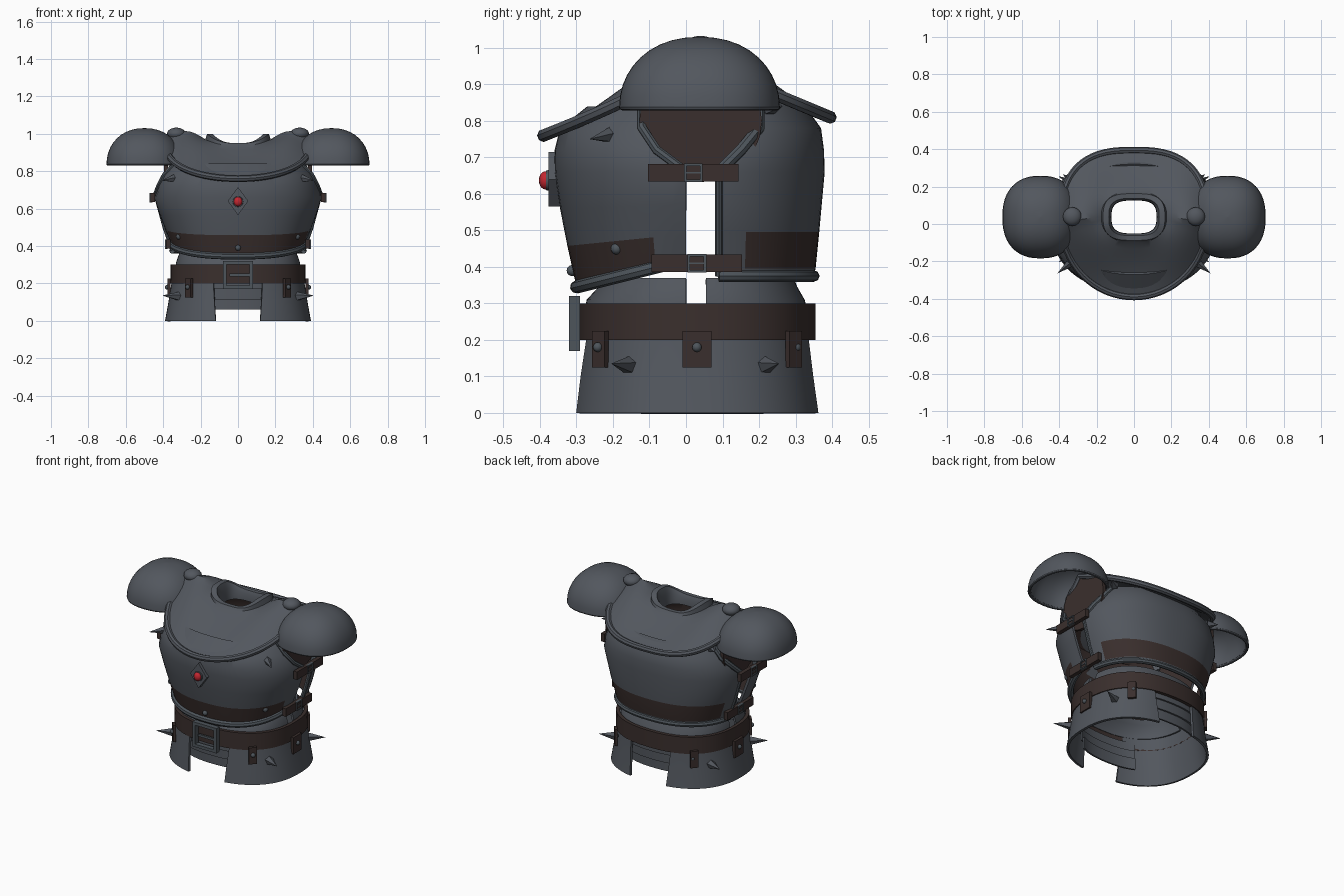
import bpy, bmesh
from math import sin, cos, asin, acos, pi, radians
from mathutils import Vector, Matrix

if "Cube" in bpy.data.objects:
    bpy.data.objects.remove(bpy.data.objects["Cube"])

E, CY, parts = 0.85, 0.03, []


def material(name, rgb):
    m = bpy.data.materials.new(name)
    m.use_nodes = True
    m.diffuse_color = (*rgb, 1)
    m.node_tree.nodes["Principled BSDF"].inputs["Base Color"].default_value = (*rgb, 1)
    return m


steel = material("steel", (0.085, 0.095, 0.112))
trim = material("trim_steel", (0.075, 0.09, 0.105))
leather = material("brown_leather", (0.042, 0.028, 0.026))
red = material("red_gem", (0.55, 0.02, 0.03))


def add(name, data, mats, mirror=False):
    ob = bpy.data.objects.new(name, data)
    bpy.context.collection.objects.link(ob)
    for m in mats:
        data.materials.append(m)
    if mirror:
        ob.modifiers.new("mirror", "MIRROR")
    parts.append(ob)
    return ob


def on_ring(z, rx, yf, yb, t, e=E, cx=0, cy=CY):
    # t = 0 is the front, a quarter turn is the left side
    s, c = sin(t), cos(t)
    x = cx + rx * abs(s) ** e * (1 if s > 0 else -1)
    y = cy - (cy - yf) * c ** e if c > 0 else cy + (yb - cy) * abs(c) ** e
    return Vector((x, y, z))


def at_y(y, yf, yb):
    if y < CY:
        return acos(((CY - y) / (CY - yf)) ** (1 / E))
    return pi - acos(((y - CY) / (yb - CY)) ** (1 / E))


def at_x(x, rx):
    return asin((x / rx) ** (1 / E))


def arc(z, rx, yf, yb, t0, t1, n=40, drop=0):
    pts = [on_ring(z, rx, yf, yb, t0 + (t1 - t0) * i / n) for i in range(n + 1)]
    for p in pts:
        p.z += drop * min(p.y, 0)
    return pts


def loop(z, rx, yf, yb, n=48, **kw):
    return [on_ring(z, rx, yf, yb, 2 * pi * i / n, **kw) for i in range(n)]


def shell(name, rows, mats, thick=0.015, closed=False, mirror=False, lined=False):
    n = len(rows[0])
    faces = [(r * n + i, r * n + (i + 1) % n, (r + 1) * n + (i + 1) % n, (r + 1) * n + i)
             for r in range(len(rows) - 1) for i in range(n if closed else n - 1)]
    me = bpy.data.meshes.new(name)
    me.from_pydata([p for row in rows for p in row], [], faces)
    ob = add(name, me, mats)
    sol = ob.modifiers.new("thickness", "SOLIDIFY")
    sol.thickness = thick
    sol.material_offset = 1 if lined else 0
    if mirror:
        ob.modifiers.new("mirror", "MIRROR")
    return ob


def tube(name, pts, r, mat, cyclic=False, mirror=False):
    cu = bpy.data.curves.new(name, "CURVE")
    cu.dimensions, cu.bevel_depth, cu.bevel_resolution = "3D", r, 2
    cu.use_fill_caps = True
    sp = cu.splines.new("POLY")
    sp.points.add(len(pts) - 1)
    for q, p in zip(sp.points, pts):
        q.co = (*p, 1)
    sp.use_cyclic_u = cyclic
    return add(name, cu, [mat], mirror)


def boxes(name, items, mat, mirror=True, turn=0):
    # items: (centre, size), turned about z at their own centre
    bm = bmesh.new()
    for c, s in items:
        bmesh.ops.create_cube(bm, size=1, matrix=Matrix.Translation(c)
                              @ Matrix.Rotation(turn, 4, "Z") @ Matrix.Diagonal((*s, 1)))
    me = bpy.data.meshes.new(name)
    bm.to_mesh(me)
    return add(name, me, [mat], mirror)


def cone(name, a, b, r1, r2, seg, mat, sx=1, sy=1, mirror=True):
    a, b = Vector(a), Vector(b)
    bm = bmesh.new()
    mat4 = (Matrix.Translation((a + b) / 2) @ (b - a).to_track_quat("Z", "Y").to_matrix().to_4x4()
            @ Matrix.Diagonal((sx, sy, 1, 1)))
    bmesh.ops.create_cone(bm, cap_ends=True, segments=seg, radius1=r1, radius2=r2,
                          depth=(b - a).length, matrix=mat4)
    me = bpy.data.meshes.new(name)
    bm.to_mesh(me)
    return add(name, me, [mat], mirror)


def ball(name, c, size, mat, mirror=True):
    bm = bmesh.new()
    bmesh.ops.create_uvsphere(bm, u_segments=16, v_segments=10, radius=1,
                              matrix=Matrix.Translation(c) @ Matrix.Diagonal((*size, 1)))
    me = bpy.data.meshes.new(name)
    bm.to_mesh(me)
    return add(name, me, [mat], mirror)


# Breastplate and backplate: height, half width, depth, side edge, dip towards the front
front = [(.42, .36, -.30, 0, .25), (.49, .39, -.325, 0, .1), (.57, .42, -.345, 0, .03),
         (.66, .448, -.36, 0, 0), (.72, .435, -.36, -.08, 0), (.78, .415, -.345, -.12, 0),
         (.84, .37, -.27, -.12, 0)]
back = [(.375, .355, .35, .09), (.395, .36, .355, .09), (.495, .395, .365, .09), (.66, .44, .38, .09),
        (.72, .43, .378, .15), (.78, .41, .37, .2), (.85, .36, .32, .2)]
f_rows, b_rows = [], []
for z, rx, yf, lim, drop in front:
    t = at_y(lim, yf, .37)
    f_rows.append(arc(z, rx, yf, .37, -t, t, drop=drop))
for z, rx, yb, lim in back:
    t = at_y(lim, -.3, yb)
    b_rows.append(arc(z, rx, -.3, yb, t, 2 * pi - t))
plate = shell("breastplate", f_rows, [steel, leather], lined=True)
for p in plate.data.polygons:
    p.material_index = int(p.index < 40 and p.center.y < -.09)
plate = shell("backplate", b_rows, [steel, leather], lined=True)
for p in plate.data.polygons:
    p.material_index = int(40 <= p.index < 80 and p.center.y > .155)
tube("breastplate_rim", f_rows[0], .018, trim)
tube("backplate_rim", b_rows[0], .016, trim)
tube("front_armhole_rim", [r[-1] for r in f_rows[3:]], .013, trim, mirror=True)
tube("back_armhole_rim", [r[0] for r in b_rows[3:]], .016, trim, mirror=True)
tube("back_side_rim", [r[0] for r in b_rows[:4]], .01, trim, mirror=True)

# Mantle over the shoulders, from outer edge to neck, then the collar
rows, n = [], 64
angles = [2 * pi * i / n for i in range(n)]
for f in (1, .85, .7, .55, .4, .25, .12, 0):
    row = []
    for t in angles:
        s2, c = sin(t) ** 2, cos(t)
        edge = on_ring(0, .39, -.39, .395, t, e=1 if c > 0 else .75, cy=.01)
        neck = on_ring(0, .175, -.10, .175, t, cy=.04)
        p = neck.lerp(edge, f)
        low = .97 - (.21 if c > 0 else .16) * abs(c) ** .75
        p.z = (.935 + .035 * s2) * (1 - f) + low * f + sin(pi * f) * (.045 * s2 - .015 * c * c)
        row.append(p)
    rows.append(row)
outer = rows[0]
for rx, h, z, rise in ((.165, .125, .95, .05), (.135, .1, .95, .05), (.122, .09, .93, .03), (.12, .088, .89, 0)):
    rows.append([on_ring(z + rise * sin(t) ** 2, rx, .0375 - h, .0375 + h, t, e=.65, cy=.0375)
                 for t in angles])
shell("mantle", rows, [steel], .014, closed=True)
tube("mantle_lip", outer, .018, steel, cyclic=True)
ball("shoulder_knob", (.33, .04, 1.0), (.05, .05, .033), steel)

# Shoulder domes with hanging leather pads
dome = []
for i in range(11):
    a = pi / 2 * i / 10
    r = max(cos(a), .001) ** .9
    dome.append(loop(.84 + .19 * sin(a), .203 * r, .037 - .22 * r, .037 + .22 * r, e=.85, cx=.5, cy=.037))
shell("shoulder_dome", dome, [steel], .018, closed=True, mirror=True)
tube("shoulder_dome_lip", loop(.838, .195, -.175, .249, cx=.5, cy=.037), .009, steel, True, True)
cone("arm_pad", (.375, .04, .8), (.395, .04, .8), .168, .168, 24, leather)

# Belly plates, open at the sides
for name, rows in (
        ("belly_plate_front", [(.27, .335, -.28), (.31, .332, -.272), (.345, .32, -.24), (.37, .31, -.225)]),
        ("belly_plate_back", [(.27, .335, .335), (.31, .332, .325), (.345, .32, .305), (.37, .31, .295)])):
    grid = []
    for z, rx, y in rows:
        is_front = y < 0
        t = at_y(0, y, .3) if is_front else at_y(.055, -.3, y)
        grid.append(arc(z, rx, y, .3, -t, t) if is_front else arc(z, rx, -.3, y, t, 2 * pi - t))
    shell(name, grid, [steel], .012)

# Flared skirt in two halves, with stepped lames in the gaps
skirt = [(0, .39, -.31, .372), (.1, .372, -.3, .36), (.2, .356, -.287, .35), (.28, .347, -.28, .345)]
shell("skirt", [arc(z, rx, yf, yb, at_x(.12 + z * .06, rx), pi - at_x(.12 + z * .06, rx))
                for z, rx, yf, yb in skirt], [steel], .014, mirror=True)
for i in range(3):
    z, d = .06 + .055 * i, .012 * (2 - i)
    for side, a in (("front", 0), ("back", pi)):
        lame = [arc(h, .345 - d, -.272 + d, .335 - d, a - .55, a + .55, 16) for h in (z, z + .07)]
        shell(f"{side}_lame_{i + 1}", lame, [steel], .01)

# Belt, tabs and front buckle
shell("belt", [loop(z, rx, -.292, .355) for z, rx in ((.2, .362), (.3, .36))], [leather], .02, closed=True)
for name, x, y, w, turn in (("side", .368, .03, .08, pi / 2), ("front", .262, -.235, .045, .85),
                            ("back", .262, .295, .045, -.85)):
    boxes(name + "_tab", [((x, y, .175), (w, .016, .1))], leather, turn=turn)
    out = Vector((sin(turn), -cos(turn) if name != "back" else cos(turn), 0)) * .01
    ball(name + "_tab_rivet", Vector((x, y, .18)) + out, (.013, .013, .013), trim)
boxes("belt_buckle", [((s * .071, -.305, .245), (.018, .03, .15)) for s in (1, -1)]
      + [((0, -.305, z), (.16, .03, .018)) for z in (.179, .311)]
      + [((.01, -.31, .245), (.11, .012, .014))], trim, mirror=False)

# Side straps and their buckles
for name, x, y, z in (("upper", .455, .02, .658), ("lower", .373, .03, .41)):
    boxes(name + "_side_strap", [((x, y, z), (.024, .248, .048))], leather)
    boxes(name + "_side_buckle", [((x + .01, y + s * .022, z), (.014, .007, .05)) for s in (1, -1)]
          + [((x + .01, y, z + s * .022), (.014, .05, .007)) for s in (1, -1)]
          + [((x + .01, y, z), (.012, .04, .005))], trim)

# Spikes and rivets
for name, a, b in (("chest_spike", (.33, -.2, .762), (.41, -.265, .75)),
                   ("back_spike", (.33, .23, .84), (.38, .265, .84)),
                   ("skirt_front_spike", (.315, -.155, .13), (.405, -.205, .135)),
                   ("skirt_back_spike", (.315, .215, .13), (.405, .255, .135))):
    cone(name, a, b, .026, 0, 5, steel)
ball("band_rivet", (.315, -.19, .45), (.016, .016, .016), trim)
ball("centre_rivet", (0, -.312, .39), (.015, .015, .015), trim, mirror=False)

# Chest jewel on a diamond plate
cone("diamond_plate", (0, -.34, .64), (0, -.377, .64), 1, 1, 4, steel, .055, .075, mirror=False)
cone("gem_setting", (0, -.37, .637), (0, -.383, .637), .03, .027, 16, trim, mirror=False)
ball("gem", (0, -.385, .637), (.023, .018, .025), red, mirror=False)

# Bake modifiers and smooth the rounded faces
bpy.ops.object.select_all(action="DESELECT")
for ob in parts:
    ob.select_set(True)
bpy.context.view_layer.objects.active = parts[0]
bpy.ops.object.convert(target="MESH")
bpy.ops.object.shade_smooth_by_angle(angle=radians(35))
